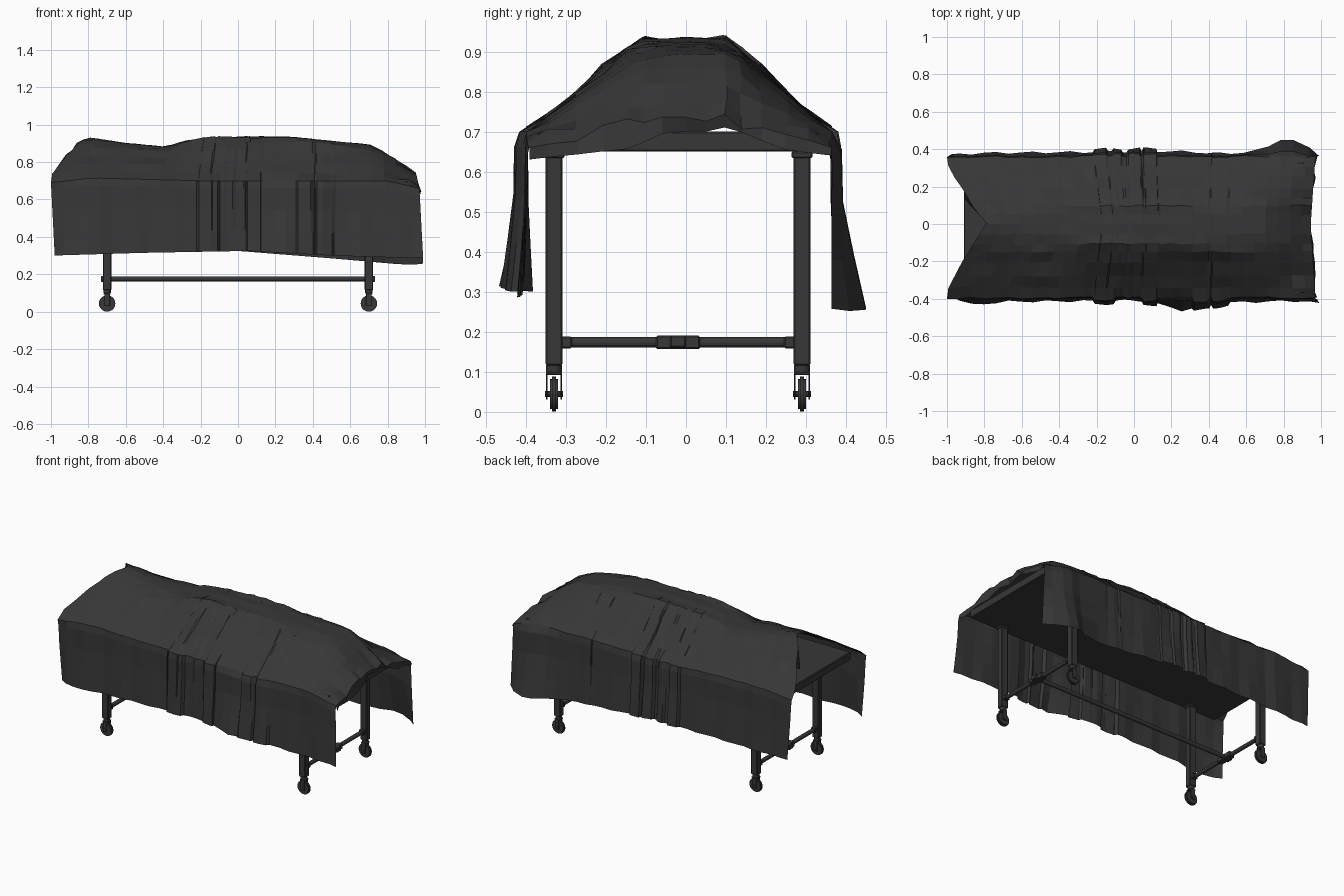
import bpy, bmesh, math, random
from mathutils import Matrix, Vector

if "Cube" in bpy.data.objects:
    bpy.data.objects.remove(bpy.data.objects["Cube"])

random.seed(4)
mat = bpy.data.materials.new("dark_grey")
mat.diffuse_color = (0.038, 0.038, 0.038, 1)
mat.use_nodes = True
mat.node_tree.nodes["Principled BSDF"].inputs["Base Color"].default_value = mat.diffuse_color
YC = -0.02  # frame centre line


def finish(name, bm):
    me = bpy.data.meshes.new(name)
    bm.to_mesh(me)
    bm.free()
    me.materials.append(mat)
    ob = bpy.data.objects.new(name, me)
    bpy.context.collection.objects.link(ob)
    return ob


def box(name, c, size, bevel=0.004):
    bm = bmesh.new()
    bmesh.ops.create_cube(bm, size=1, matrix=Matrix.Translation(c) @ Matrix.Diagonal((*size, 1)))
    if bevel:
        bmesh.ops.bevel(bm, geom=bm.edges[:], offset=bevel, segments=1, affect='EDGES')
    return finish(name, bm)


def cyl(name, c, r, depth, axis='Z', seg=16, bevel=0.0):
    bm = bmesh.new()
    rot = {'Z': Matrix(), 'X': Matrix.Rotation(math.pi / 2, 4, 'Y'), 'Y': Matrix.Rotation(math.pi / 2, 4, 'X')}[axis]
    bmesh.ops.create_cone(bm, cap_ends=True, segments=seg, radius1=r, radius2=r, depth=depth,
                          matrix=Matrix.Translation(c) @ rot)
    if bevel:
        rim = [e for e in bm.edges if any(len(f.verts) > 4 for f in e.link_faces)]
        bmesh.ops.bevel(bm, geom=rim, offset=bevel, segments=2, affect='EDGES')
    return finish(name, bm)


def lerp_table(t, pts):
    if t <= pts[0][0]:
        return pts[0][1]
    for (a, va), (b, vb) in zip(pts, pts[1:]):
        if t <= b:
            return va + (vb - va) * (t - a) / (b - a)
    return pts[-1][1]


# table slab and long bar
box("table_top", (0, YC, 0.675), (1.82, 0.70, 0.05))
cyl("long_brace", (0, YC, 0.175), 0.013, 1.46, 'X', 12)

# legs, end braces and castors
for sx in (-1, 1):
    x = 0.70 * sx
    cyl("end_brace", (x, YC, 0.173), 0.013, 0.60, 'Y', 12)
    box("brace_sleeve", (x, YC, 0.173), (0.04, 0.11, 0.034))
    box("brace_end_cap", (0.72 * sx, YC, 0.175), (0.025, 0.04, 0.03))
    for sy in (-1, 1):
        y = YC + 0.31 * sy
        box("leg", (x, y, 0.38), (0.046, 0.042, 0.53))
        box("leg_collar", (x, y, 0.642), (0.055, 0.052, 0.016), 0.003)
        box("brace_socket", (x, y - 0.03 * sy, 0.173), (0.034, 0.03, 0.03))
        cyl("castor_swivel", (x, y, 0.108), 0.02, 0.024, 'Z', 16, 0.003)
        box("castor_crown", (x, y, 0.095), (0.036, 0.04, 0.008), 0.002)
        for s in (-1, 1):
            box("castor_fork", (x, y + 0.018 * s, 0.064), (0.03, 0.004, 0.068), 0.001)
        cyl("castor_wheel", (x, y, 0.044), 0.044, 0.021, 'Y', 20, 0.006)
        cyl("castor_axle", (x, y, 0.044), 0.008, 0.044, 'Y', 10)

# draped sheet: lengthwise ridge, edge and hem curves
RIDGE = [(-0.79, .93), (-.72, .922), (-.6, .905), (-.5, .897), (-.38, .882), (-.3, .91), (-.15, .933), (.0, .936),
         (.3, .934), (.5, .915), (.7, .895), (.8, .845), (.93, .745), (.97, .72)]
EDGE = [(-1, .69), (-.78, .715), (-.2, .70), (.3, .70), (.8, .70), (.99, .655)]
HEM_F = [(-1, .30), (-.5, .315), (.05, .325), (.5, .30), (.99, .285)]
HEM_B = [(-1, .31), (-.5, .32), (0, .325), (.5, .285), (.9, .25), (.99, .26)]
OUT_F = [(-1, -.38), (-.86, -.435), (-.7, -.415), (.05, -.41), (.15, -.435), (.25, -.462), (.35, -.445), (.5, -.42),
         (.9, -.41), (.99, -.435)]
OUT_B = [(-1, .37), (-.8, .38), (-.25, .385), (.2, .39), (.5, .375), (.68, .395), (.8, .465), (.9, .42), (.99, .35)]
SHAPE_BODY = [(0, 1), (.27, .98), (.38, .88), (.6, .55), (.85, .2), (1, 0)]
SHAPE_HEAD = [(0, 1), (.2, .92), (.38, .72), (.6, .5), (.85, .2), (1, 0)]
PLEATS_F = [(-.21, -.11), (.05, .12), (.32, .40), (.42, .50)]
PLEATS_B = [(-.21, -.15), (-.11, -.07), (-.03, .03), (.05, .12)]

COLS = [-1, -.86, -.7, -.52, -.38, -.27, -.14, 0, .14, .27, .38, .52, .7, .86, 1]
stations = {round(-1 + i * .066, 3) for i in range(30)} | {.965}
for a, b in PLEATS_F + PLEATS_B:
    stations |= {a - .012, a, b, b + .012}
stations = sorted(stations)
LO, HI = stations[0], stations[-1]


def pleat(x, pleats):
    return 0.016 if any(a - .001 <= x <= b + .001 for a, b in pleats) else 0


def top_point(u, s):
    a = abs(s)
    left = -0.79 - 0.21 * min(1, a * 1.12) ** 0.9
    right = 0.945 + 0.025 * a
    t = (u - LO) / (HI - LO)
    x = u + (left - LO) * (1 - t) ** 3 + (right - HI) * t ** 3
    w = min(1, max(0, (x + .75) / .4))
    f = lerp_table(a, SHAPE_HEAD) * (1 - w) + lerp_table(a, SHAPE_BODY) * w
    edge = lerp_table(x, EDGE)
    z = edge + (lerp_table(x, RIDGE) - edge) * f
    # soft creases running diagonally
    crease = .009 * math.sin(9 * x + 14 * s) * math.sin(3 * x - 9 * s)
    crease += random.uniform(-.004, .004) + (.014 * math.sin(s * 30) if x > .84 else 0)
    z += crease * (1 - a ** 4) * (0.3 if a < .15 else 1)
    y = s * (0.395 if s < 0 else 0.36) + random.uniform(-.006, .006)
    if a == 1:
        y += s * pleat(x, PLEATS_F if s < 0 else PLEATS_B)
    inside = abs(x) < .92 and a < .93
    return Vector((x, y, max(z, .707) if inside else z))


def side_column(p, u, s):
    hem = lerp_table(u, HEM_F if s < 0 else HEM_B)
    out = lerp_table(u, OUT_F if s < 0 else OUT_B)
    pl = s * pleat(u, PLEATS_F if s < 0 else PLEATS_B)
    pts = []
    for k in (.1, .4, .7, 1):
        x = p.x + (.02 * k if u > .9 else (.02 * k if u < -.95 else 0))
        wave = s * .006 * math.sin(u * 31) * k
        y = p.y + (out + pl - p.y) * max(k, .35) ** 1.2 + wave
        pts.append(Vector((x, y, p.z + (hem - p.z) * k)))
    return pts


bm = bmesh.new()
grid = []
for u in stations:
    top = [top_point(u, s) for s in COLS]
    row = side_column(top[0], u, -1)[::-1] + top + side_column(top[-1], u, 1)
    grid.append([bm.verts.new(p) for p in row])
for r0, r1 in zip(grid, grid[1:]):
    for j in range(len(r0) - 1):
        bm.faces.new((r0[j], r1[j], r1[j + 1], r0[j + 1]))

# short ragged flap over the foot end
FLAP = [(-1, .63), (-.3, .66), (-.2, .705), (-.05, .68), (.03, .712), (.14, .70), (.33, .715), (.6, .66), (1, .64)]
end = grid[-1][4:-4]
flap = []
for v, s in zip(end, COLS):
    z = min(lerp_table(s, FLAP), v.co.z - .008)
    flap.append(bm.verts.new((v.co.x + random.uniform(-.02, .012), v.co.y, z)))
for j in range(len(end) - 1):
    bm.faces.new((end[j], flap[j], flap[j + 1], end[j + 1]))

# loose fold hanging inside the open head end
head = grid[0][4:-4]
fold = [bm.verts.new(head[j].co + Vector((dx, 0, dz))) for j, dx, dz in
        ((8, .03, -.04), (9, -.01, -.09), (10, -.02, -.08), (11, .01, -.03))]
for k in range(3):
    bm.faces.new((head[8 + k], head[9 + k], fold[k + 1], fold[k]))
bmesh.ops.triangulate(bm, faces=[f for f in bm.faces if abs(f.normal.z) > .3])
finish("draped_sheet", bm)
